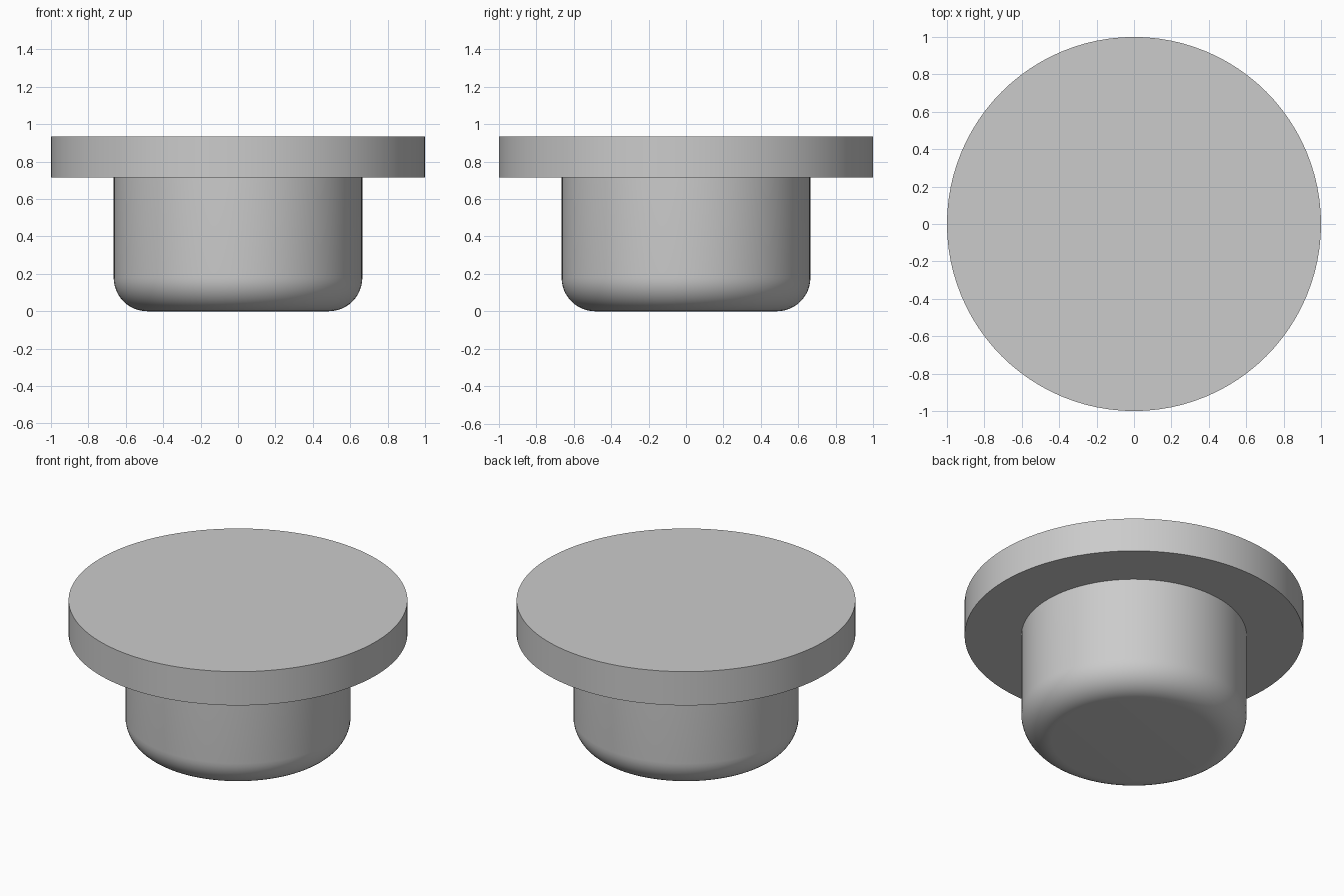
import bpy, bmesh, math

SEGMENTS = 96
HEAD_BOTTOM, HEAD_TOP = 0.715, 0.935
HEAD_RADIUS, STEM_RADIUS, FILLET = 1.0, 0.665, 0.18

cube = bpy.data.objects.get("Cube")
if cube:
    bpy.data.objects.remove(cube, do_unlink=True)

# Plain grey material
grey = bpy.data.materials.new("plain grey")
grey.use_nodes = True
colour = (0.6, 0.6, 0.6, 1)
grey.diffuse_color = colour
grey.node_tree.nodes["Principled BSDF"].inputs["Base Color"].default_value = colour


def lathe(name, profile):
    """Spin an (r, z) profile, listed bottom to top, and cap both ends."""
    bm = bmesh.new()
    rings = []
    for r, z in profile:
        angles = [math.tau * i / SEGMENTS for i in range(SEGMENTS)]
        rings.append([bm.verts.new((r * math.cos(a), r * math.sin(a), z)) for a in angles])
    for low, high in zip(rings, rings[1:]):
        for i in range(SEGMENTS):
            j = (i + 1) % SEGMENTS
            bm.faces.new((low[i], low[j], high[j], high[i]))
    bm.faces.new(rings[0][::-1])
    bm.faces.new(rings[-1])
    mesh = bpy.data.meshes.new(name)
    bm.to_mesh(mesh)
    bm.free()
    mesh.materials.append(grey)
    obj = bpy.data.objects.new(name, mesh)
    bpy.context.collection.objects.link(obj)
    bpy.ops.object.select_all(action="DESELECT")
    obj.select_set(True)
    bpy.context.view_layer.objects.active = obj
    bpy.ops.object.shade_smooth_by_angle(angle=math.radians(30))
    return obj


# Wide flat head
lathe("head", [(HEAD_RADIUS, HEAD_BOTTOM), (HEAD_RADIUS, HEAD_TOP)])

# Stem with a rounded lower edge, sunk slightly into the head
steps = 12
fillet = []
for i in range(steps + 1):
    a = math.pi / 2 * i / steps
    fillet.append((STEM_RADIUS - FILLET + FILLET * math.sin(a), FILLET - FILLET * math.cos(a)))
lathe("stem", fillet + [(STEM_RADIUS, HEAD_BOTTOM + 0.02)])
